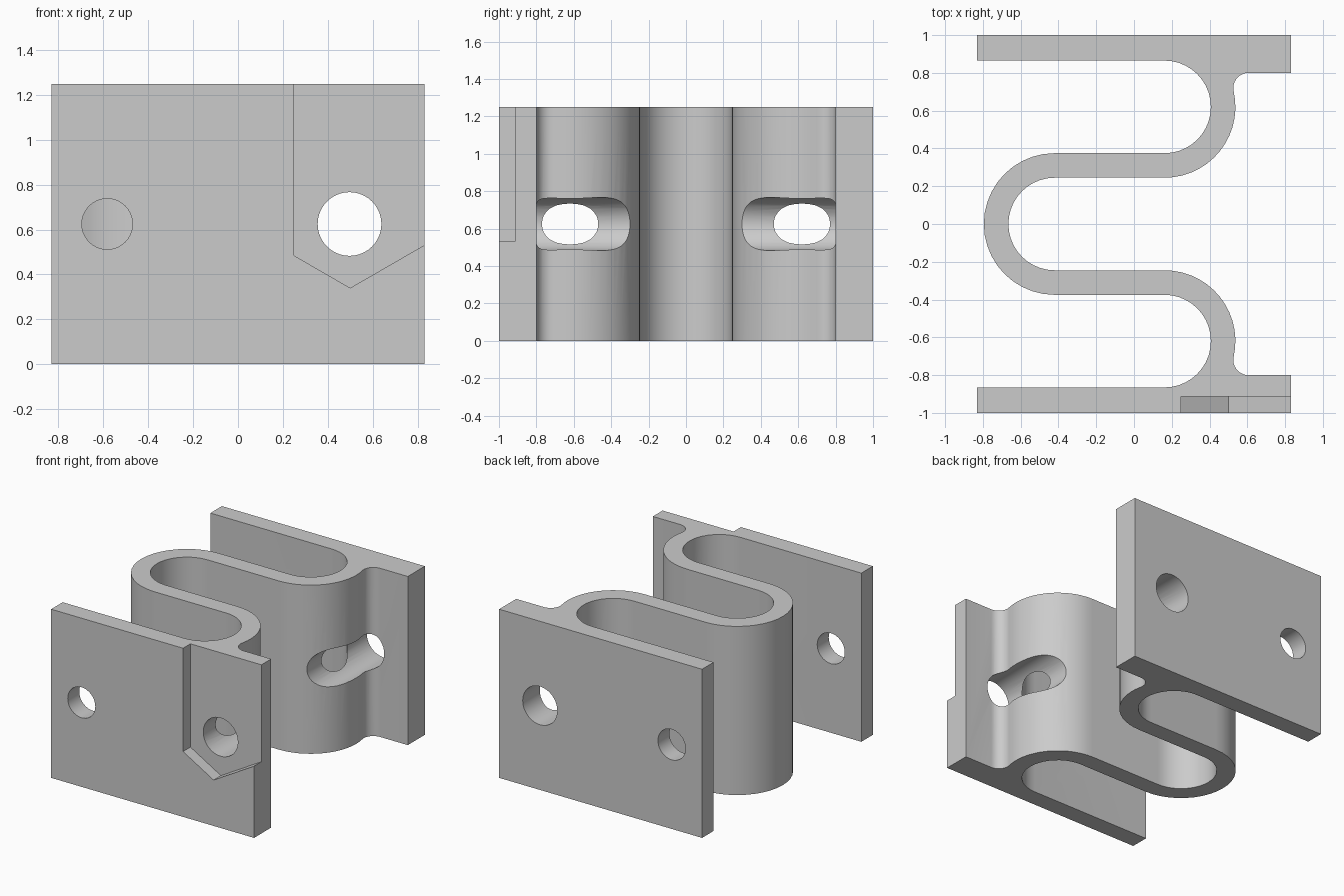
import bpy, bmesh, math
from mathutils import Matrix, Vector

if "Cube" in bpy.data.objects:
    bpy.data.objects.remove(bpy.data.objects["Cube"])

HEIGHT = 1.25
END_X = 0.832
BEND_X, BEND_Y = 0.162, 0.62     # centre of the outer bends
LEFT_X = -0.42                   # centre of the middle bend
R_IN, R_OUT = 0.245, 0.375
FILLET = 0.08

grey = bpy.data.materials.new("plain grey")
grey.use_nodes = True
grey.diffuse_color = (0.6, 0.6, 0.6, 1)
grey.node_tree.nodes["Principled BSDF"].inputs["Base Color"].default_value = grey.diffuse_color


def arc(cx, cy, r, start, end, steps):
    angles = [math.radians(start + (end - start) * i / steps) for i in range(steps + 1)]
    return [(cx + r * math.cos(a), cy + r * math.sin(a)) for a in angles]


def prism(name, points, direction):
    """Extrude a closed outline along a direction."""
    bm = bmesh.new()
    face = bm.faces.new([bm.verts.new(p) for p in points])
    grown = bmesh.ops.extrude_face_region(bm, geom=[face])["geom"]
    verts = [g for g in grown if isinstance(g, bmesh.types.BMVert)]
    bmesh.ops.translate(bm, verts=verts, vec=Vector(direction))
    bmesh.ops.recalc_face_normals(bm, faces=bm.faces)
    mesh = bpy.data.meshes.new(name)
    bm.to_mesh(mesh)
    bm.free()
    mesh.materials.append(grey)
    obj = bpy.data.objects.new(name, mesh)
    bpy.context.collection.objects.link(obj)
    return obj


def cut(target, cutter):
    """Subtract a cutter for good, then discard it."""
    cutter.hide_render = True
    bpy.context.view_layer.objects.active = target
    mod = target.modifiers.new("cut", "BOOLEAN")
    mod.operation, mod.solver, mod.object = "DIFFERENCE", "EXACT", cutter
    bpy.ops.object.modifier_apply(modifier=mod.name)
    bpy.data.objects.remove(cutter)


def hole(target, x, z, r, y_start, length):
    ring = [(px, y_start, pz) for px, pz in arc(x, z, r, 0, 360, 40)[:-1]]
    cut(target, prism("hole_cutter", ring, (0, length, 0)))


# Serpentine spring with its end plates: back half of the outline
fillet_y = 0.8 - FILLET
fillet_x = BEND_X + math.sqrt((R_OUT + FILLET) ** 2 - (fillet_y - BEND_Y) ** 2)
tilt = math.degrees(math.atan2(fillet_y - BEND_Y, fillet_x - BEND_X))
half = arc(LEFT_X, 0, R_IN, 180, 90, 10)
half += arc(BEND_X, BEND_Y, R_OUT, -90, tilt, 14)
half += arc(fillet_x, fillet_y, FILLET, 180 + tilt, 90, 8)[1:]
half += [(END_X, 0.8), (END_X, 1), (-END_X, 1), (-END_X, 0.865)]
half += arc(BEND_X, BEND_Y, R_IN, 90, -90, 20)
half += arc(LEFT_X, 0, R_OUT, 90, 180, 10)

# Mirror to the front half and extrude
outline = half + [(x, -y) for x, y in reversed(half[1:-1])]
bracket = prism("spring_bracket", [(x, y, 0) for x, y in outline], (0, 0, HEIGHT))

# Angled nut pocket in the front plate, open at the top and the left end
slope = math.tan(math.radians(30))
tip_x, tip_z, far_x = 0.5, 0.34, 1.0
pocket = [(0.25, 1.5), (0.25, tip_z + 0.25 * slope), (tip_x, tip_z),
          (far_x, tip_z + (far_x - tip_x) * slope), (far_x, 1.5)]
cut(bracket, prism("pocket_cutter", [(x, -1.1, z) for x, z in pocket], (0, 0.186, 0)))

# Large bolt hole right through, small holes in the two plates only
hole(bracket, 0.497, HEIGHT / 2, 0.142, -1.2, 2.4)
for y in (-1.1, 0.7):
    hole(bracket, -0.583, HEIGHT / 2, 0.113, y, 0.4)

bpy.ops.object.select_all(action="DESELECT")
bracket.select_set(True)
bpy.context.view_layer.objects.active = bracket
bpy.ops.object.shade_smooth_by_angle(angle=math.radians(30))
